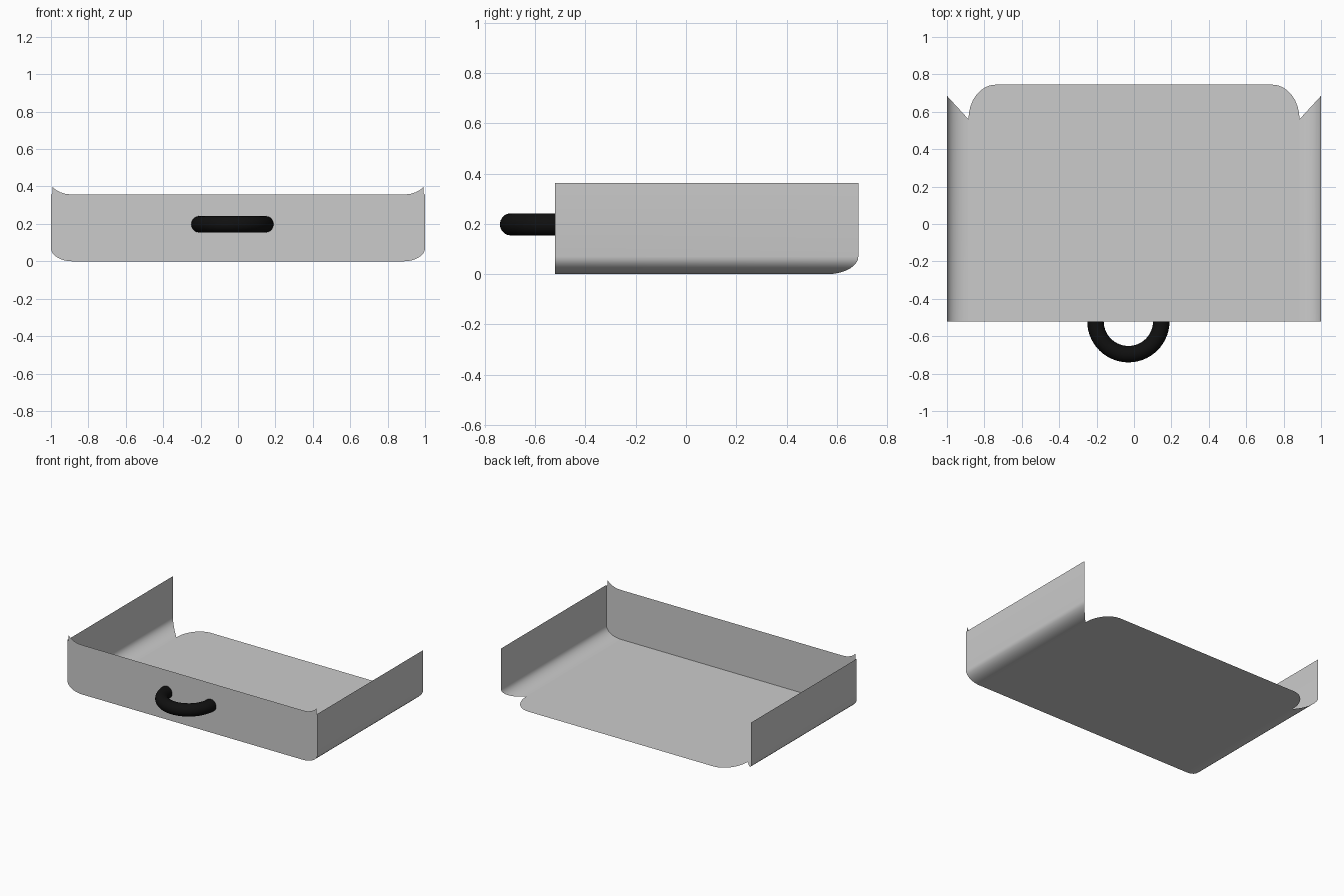
import bpy, bmesh
from math import sin, cos, pi

if "Cube" in bpy.data.objects:
    bpy.data.objects.remove(bpy.data.objects["Cube"])

FRONT, BACK, SIDE_BACK = -0.52, 0.745, 0.685
RX, RZ, TOP, N = 0.115, 0.07, 0.357, 8


def sheet(name, rows):
    """Make an object from a list of polygons given as 3D points."""
    bm = bmesh.new()
    for poly in rows:
        bm.faces.new([bm.verts.new(p) for p in poly])
    bmesh.ops.remove_doubles(bm, verts=bm.verts, dist=1e-4)
    bmesh.ops.recalc_face_normals(bm, faces=bm.faces)
    me = bpy.data.meshes.new(name)
    bm.to_mesh(me)
    bm.free()
    ob = bpy.data.objects.new(name, me)
    bpy.context.collection.objects.link(ob)
    return ob


def smooth(ob):
    bpy.ops.object.select_all(action='DESELECT')
    ob.select_set(True)
    bpy.context.view_layer.objects.active = ob
    bpy.ops.object.shade_smooth_by_angle()


def mirrored(half):
    """Close a right-half outline with its mirror image."""
    return half + [(-x, v) for x, v in reversed(half)]


# rounded lower edge, from the floor up to the side wall
angles = [i / N * pi / 2 for i in range(N + 1)]
bend = [(1 - RX + RX * sin(a), RZ - RZ * cos(a)) for a in angles]

# front panel: rounded lower corners, small upswept horns on top
horn = [(1, 0.355), (0.992, 0.363), (0.992, 0.4), (0.975, 0.383),
        (0.95, 0.369), (0.92, 0.36), (0.885, TOP)]
sheet("front_panel", [[(x, FRONT, z) for x, z in mirrored(bend + horn)]])

# floor: back corners rounded
corner = [(1 - RX - 0.145 * (1 - cos(a)), 0.56 + (BACK - 0.56) * sin(a)) for a in angles]
outline = mirrored([(1 - RX, FRONT)] + corner)
sheet("drawer_floor", [[(x, y, 0) for x, y in outline]])

# side walls: bent sheet whose lower back end is mitred
profile = bend + [(1, 0.363)]
for s, name in ((1, "right_wall"), (-1, "left_wall")):
    faces = []
    for (x0, z0), (x1, z1) in zip(profile, profile[1:]):
        y0, y1 = (SIDE_BACK - (1 - x) / RX * 0.125 for x in (x0, x1))
        faces.append([(s * x0, FRONT, z0), (s * x1, FRONT, z1),
                      (s * x1, y1, z1), (s * x0, y0, z0)])
    smooth(sheet(name, faces))

# handle: half ring with a round section
R, r, U, V = 0.176, 0.044, 28, 20


def ring_point(i, j):
    a, b = pi + pi * i / U, 2 * pi * j / V
    d = R + r * cos(b)
    return (-0.03 + d * cos(a), FRONT + d * sin(a), 0.198 + r * sin(b))


handle = sheet("handle", [[ring_point(i, j), ring_point(i + 1, j),
                           ring_point(i + 1, j + 1), ring_point(i, j + 1)]
                          for i in range(U) for j in range(V)])
black = bpy.data.materials.new("black")
black.diffuse_color = (0.005, 0.005, 0.005, 1)
black.use_nodes = True
black.node_tree.nodes["Principled BSDF"].inputs["Base Color"].default_value = black.diffuse_color
handle.data.materials.append(black)
smooth(handle)
